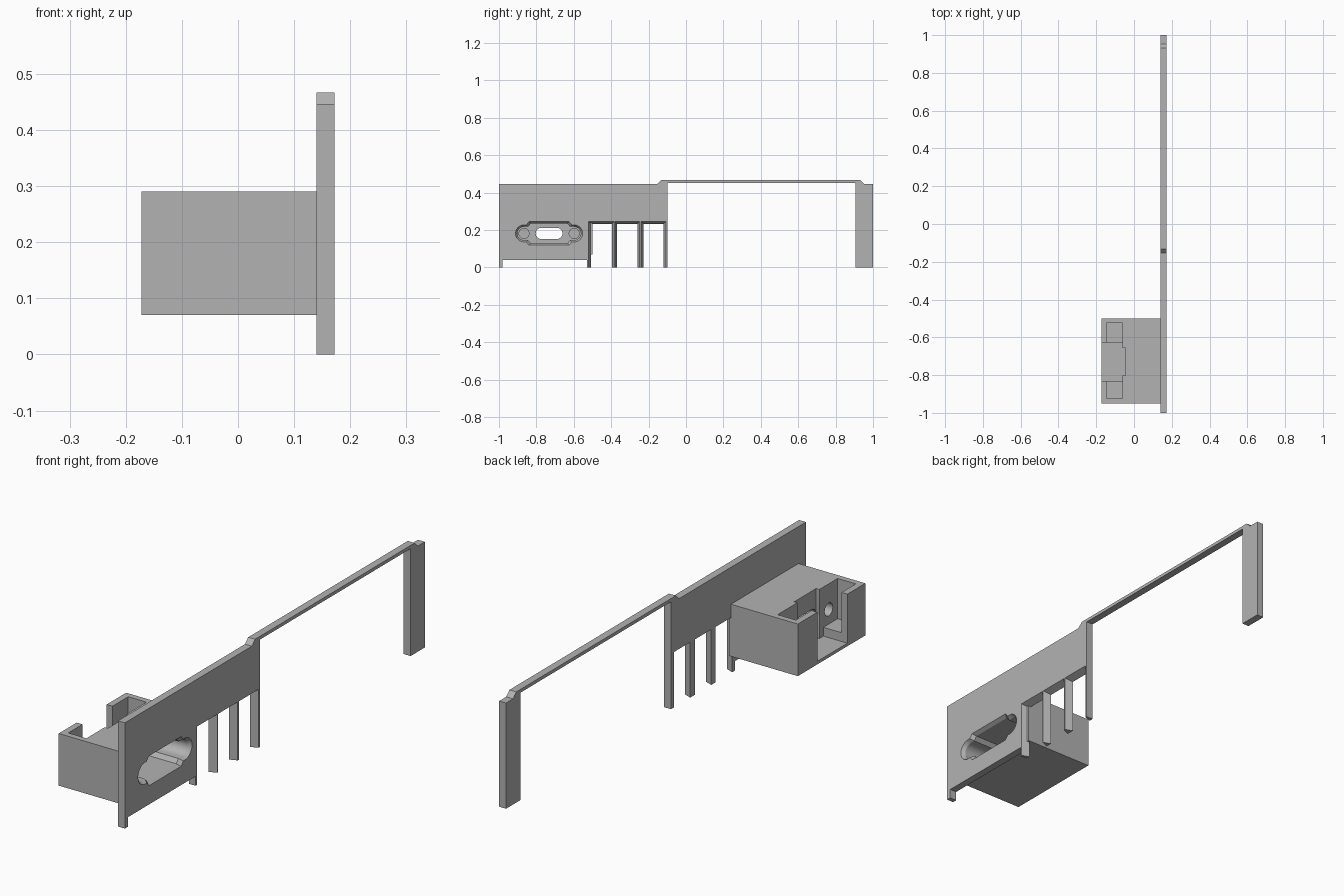
import bpy, bmesh, math

if "Cube" in bpy.data.objects:
    bpy.data.objects.remove(bpy.data.objects["Cube"])

grey = bpy.data.materials.new("light grey plastic")
grey.diffuse_color = (0.45, 0.45, 0.45, 1)
grey.use_nodes = True
grey.node_tree.nodes["Principled BSDF"].inputs["Base Color"].default_value = grey.diffuse_color


def loft(name, ring_a, xa, ring_b, xb):
    """Solid between two (y, z) rings placed at xa and xb."""
    bm = bmesh.new()
    a = [bm.verts.new((xa, y, z)) for y, z in ring_a]
    b = [bm.verts.new((xb, y, z)) for y, z in ring_b]
    n = len(a)
    bm.faces.new(a)
    bm.faces.new(b[::-1])
    for i in range(n):
        j = (i + 1) % n
        bm.faces.new((a[j], a[i], b[i], b[j]))
    bmesh.ops.recalc_face_normals(bm, faces=bm.faces[:])
    me = bpy.data.meshes.new(name)
    bm.to_mesh(me)
    bm.free()
    ob = bpy.data.objects.new(name, me)
    bpy.context.collection.objects.link(ob)
    me.materials.append(grey)
    return ob


def rect(y0, y1, z0, z1):
    return [(y0, z0), (y1, z0), (y1, z1), (y0, z1)]


def box(name, x0, x1, y0, y1, z0, z1):
    r = rect(y0, y1, z0, z1)
    return loft(name, r, x0, r, x1)


def boolean(target, tool, op='DIFFERENCE'):
    m = target.modifiers.new("bool", 'BOOLEAN')
    m.operation, m.object, m.solver = op, tool, 'EXACT'
    bpy.context.view_layer.objects.active = target
    bpy.ops.object.modifier_apply(modifier=m.name)
    bpy.data.objects.remove(tool)


def circle(cy, cz, r, n=24):
    return [(cy + r * math.cos(2 * math.pi * i / n),
             cz + r * math.sin(2 * math.pi * i / n)) for i in range(n)]


def stadium(cy, cz, half, r, n=8):
    pts = []
    for s, start in ((1, -90), (-1, 90)):
        for i in range(n + 1):
            t = math.radians(start + 180 * i / n)
            pts.append((cy + s * half + r * math.cos(t), cz + r * math.sin(t)))
    return pts


CY, CZ, SCREW = -0.732, 0.182, 0.134


def socket_outline(o, n=12):
    """Connector opening: rounded ends with a taller middle, grown by o."""
    r, h = 0.036 + o, 0.053 + o
    right = [(0.098 + o, -h), (0.112 + o, -r)]
    for i in range(n + 1):
        t = math.radians(-90 + 180 * i / n)
        right.append((SCREW + r * math.cos(t), r * math.sin(t)))
    right += [(0.112 + o, r), (0.098 + o, h)]
    return [(CY + s * y, CZ + s * z) for s in (1, -1) for y, z in right]


# Panel with its raised strip and far leg
X0, X1 = 0.14, 0.172
outline = [(-1, 0), (-0.98, 0), (-0.98, 0.04), (-0.528, 0.04), (-0.528, 0),
           (-0.10, 0), (-0.10, 0.453), (0.905, 0.453), (0.905, 0), (1, 0),
           (1, 0.446), (0.953, 0.446), (0.932, 0.467), (-0.132, 0.467),
           (-0.153, 0.446), (-1, 0.446)]
bracket = loft("bracket_panel", outline, X0, outline, X1)

# Tapered port openings between the thin legs
for y0, y1 in ((-0.514, -0.39), (-0.374, -0.254), (-0.234, -0.114)):
    t = 0.008
    boolean(bracket, loft("port_cutter",
                          rect(y0 - t, y1 + t, -0.05, 0.248), X1 + 0.004,
                          rect(y0 + t, y1 - t, -0.05, 0.232), X0 - 0.004))

# Connector housing block behind the panel
boolean(bracket, box("housing", -0.172, X0 + 0.01, -0.95, -0.5, 0.07, 0.29), 'UNION')

# Pocket, rear gap and shallow recess, all open at the top
for dims in ((-0.145, -0.06, -0.925, -0.525, 0.12, 0.35),
             (-0.2, -0.06, -0.83, -0.63, 0.083, 0.35),
             (-0.1, -0.045, -0.803, -0.657, 0.083, 0.35)):
    boolean(bracket, box("pocket_cutter", *dims))

# Socket tunnel with a flared mouth
inner = socket_outline(0)
boolean(bracket, loft("tunnel_cutter", inner, -0.015, inner, 0.2))
boolean(bracket, loft("mouth_cutter", socket_outline(0), 0.156,
                      socket_outline(0.012), 0.176))

# Cable slot and screw holes through the rear wall
slot = stadium(CY, CZ, 0.042, 0.03)
boolean(bracket, loft("slot_cutter", slot, -0.1, slot, 0.02))
for s in (-1, 1):
    hole = circle(CY + s * SCREW, CZ, 0.027)
    boolean(bracket, loft("screw_cutter", hole, -0.1, hole, 0.02))

bpy.ops.object.select_all(action='DESELECT')
bracket.select_set(True)
bpy.context.view_layer.objects.active = bracket
bpy.ops.object.shade_smooth_by_angle(angle=math.radians(30))
